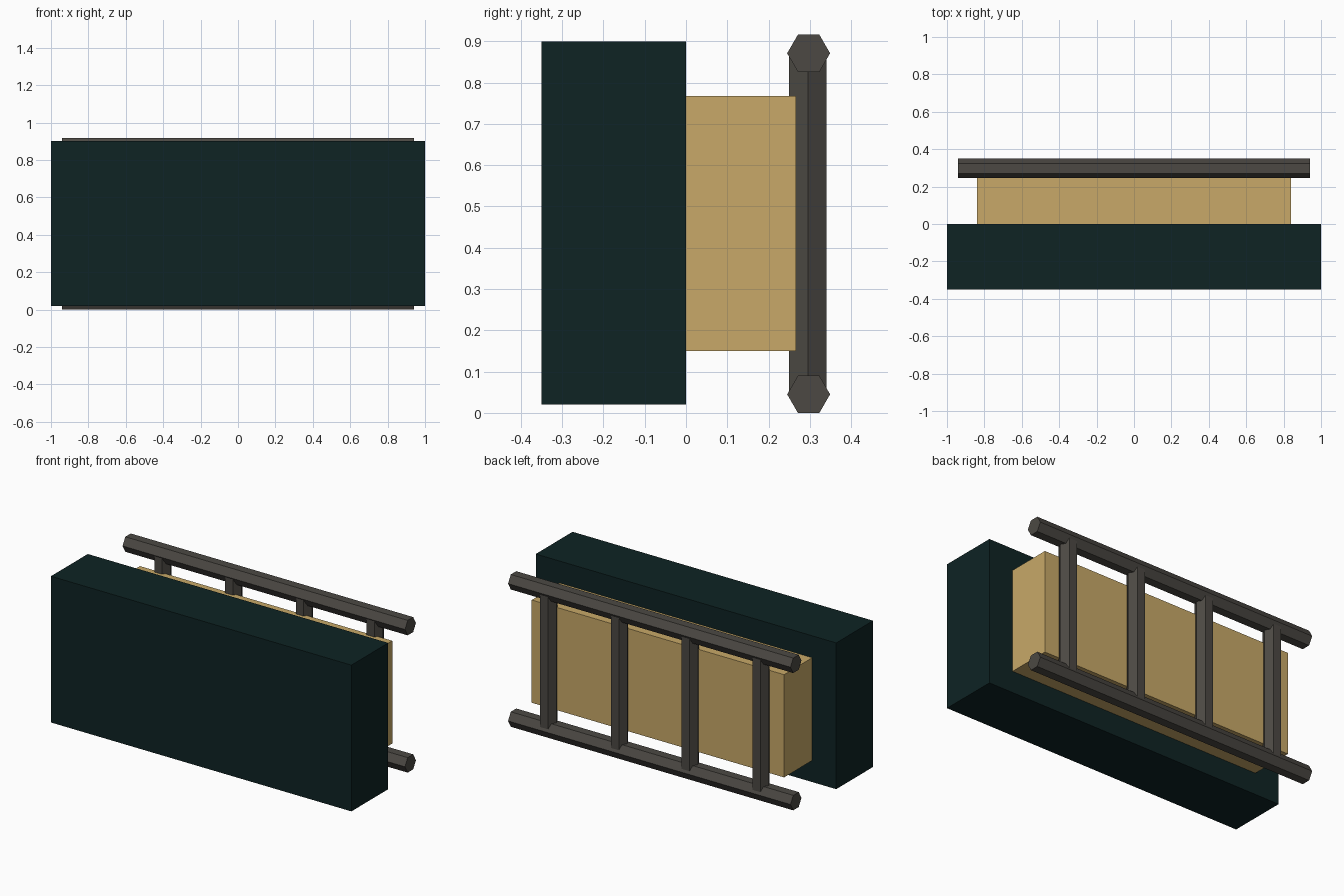
import bpy
import math
from mathutils import Matrix

if "Cube" in bpy.data.objects:
    bpy.data.objects.remove(bpy.data.objects["Cube"])


def make_material(name, rgb):
    mat = bpy.data.materials.new(name)
    mat.diffuse_color = (*rgb, 1.0)
    mat.use_nodes = True
    mat.node_tree.nodes["Principled BSDF"].inputs["Base Color"].default_value = mat.diffuse_color
    return mat


DARK_TEAL = make_material("dark teal", (0.0044, 0.0168, 0.0176))
TAN = make_material("tan", (0.578, 0.397, 0.138))
METAL = make_material("dark grey metal", (0.072, 0.066, 0.057))


def add_box(name, lo, hi, mat):
    """Box between two opposite corners."""
    size = [b - a for a, b in zip(lo, hi)]
    centre = [(a + b) / 2 for a, b in zip(lo, hi)]
    bpy.ops.mesh.primitive_cube_add(size=1)
    obj = bpy.context.object
    obj.name = name
    obj.data.transform(Matrix.Diagonal((*size, 1)))
    obj.location = centre
    obj.data.materials.append(mat)


def add_hex_bar(name, centre, length, rotation, mat):
    """Six-sided bar along local z, corners at +-local x."""
    bpy.ops.mesh.primitive_cylinder_add(vertices=6, radius=RADIUS, depth=length)
    obj = bpy.context.object
    obj.name = name
    obj.data.transform(rotation @ Matrix.Rotation(math.pi / 2, 4, 'Z'))
    obj.location = centre
    obj.data.materials.append(mat)


RADIUS = 0.052
BAR_Y = 0.297
LOW_Z, HIGH_Z = 0.045, 0.871

# Front slab and the smaller block behind it
add_box("front_slab", (-1, -0.35, 0.02), (1, 0, 0.90), DARK_TEAL)
add_box("rear_block", (-0.84, 0, 0.15), (0.84, 0.267, 0.768), TAN)

# Long horizontal rails, corners pointing front and back
along_x = Matrix.Rotation(math.pi / 2, 4, 'Y') @ Matrix.Rotation(math.pi / 2, 4, 'Z')
for name, z in (("lower_rail", LOW_Z), ("upper_rail", HIGH_Z)):
    add_hex_bar(name, (0, BAR_Y, z), 1.88, along_x, METAL)

# Four upright posts joining the rails, corners pointing sideways
for i in range(4):
    x = (i - 1.5) * 0.471
    add_hex_bar(f"post_{i + 1}", (x, BAR_Y - 0.002, (LOW_Z + HIGH_Z) / 2),
                HIGH_Z - LOW_Z, Matrix.Identity(4), METAL)
